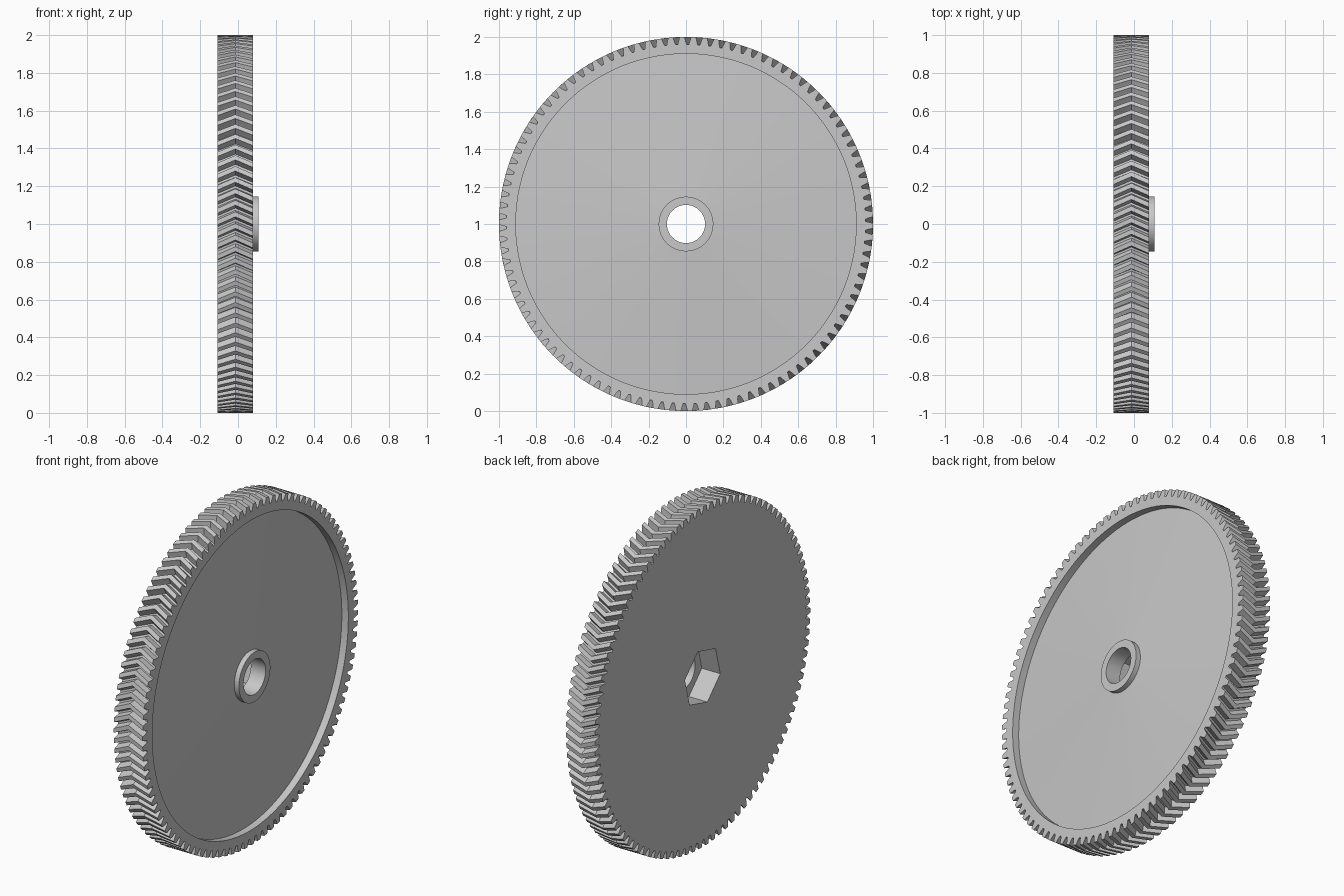
import bpy, bmesh, math

cube = bpy.data.objects.get("Cube")
if cube:
    bpy.data.objects.remove(cube, do_unlink=True)

# Main dimensions
TEETH = 102
PITCH = math.tau / TEETH
PHASE = math.radians(15)        # lines tooth pitch up with the hexagon corners
TWIST = -0.042                  # chevron offset at the middle of the tooth width
X_BACK, X_FACE, X_HUB = -0.108, 0.08, 0.108
X_MID = (X_BACK + X_FACE) / 2
X_POCKET = 0.012
ROOT, FLANK, TIP = 0.96, 0.979, 1.0

# One tooth pitch: (fraction of pitch, radius)
TOOTH = [(0.0, ROOT), (0.2, ROOT), (0.3, FLANK), (0.39, TIP), (0.81, TIP), (0.9, FLANK)]
COLUMNS = [(PHASE + (i + f) * PITCH, r) for i in range(TEETH) for f, r in TOOTH]


def hexagon(angle, corner=0.17):
    """Radius of a hexagon with one corner at PHASE."""
    sector = math.pi / 3
    a = (angle - PHASE) % sector - sector / 2
    return corner * math.cos(sector / 2) / math.cos(a)


bm = bmesh.new()


def loop(x, radius=None, twist=0.0):
    """Ring of vertices around the x axis; radius is a number, a function or the tooth outline."""
    verts = []
    for angle, r in COLUMNS:
        if callable(radius):
            r = radius(angle)
        elif radius is not None:
            r = radius
        a = angle + twist
        verts.append(bm.verts.new((x, r * math.cos(a), 1 + r * math.sin(a))))
    return verts


loops = [
    loop(X_BACK, hexagon),            # nut pocket mouth
    loop(X_BACK),                     # herringbone teeth
    loop(X_MID, twist=TWIST),
    loop(X_FACE),
    loop(X_FACE, 0.91),               # raised rim
    loop(0.038, 0.91),                # recess wall
    loop(0.078, 0.146),               # shallow conical web up to the hub
    loop(X_HUB, 0.146),               # hub collar
    loop(X_HUB, 0.102),               # bore
    loop(X_POCKET, 0.102),
    loop(X_POCKET, hexagon),          # nut pocket floor
]

# Join each ring to the next, closing back to the first
n = len(COLUMNS)
for k, a in enumerate(loops):
    b = loops[(k + 1) % len(loops)]
    for i in range(n):
        j = (i + 1) % n
        bm.faces.new((a[i], a[j], b[j], b[i]))
bmesh.ops.recalc_face_normals(bm, faces=bm.faces[:])

mesh = bpy.data.meshes.new("gear_wheel")
bm.to_mesh(mesh)
bm.free()
gear = bpy.data.objects.new("gear_wheel", mesh)
bpy.context.collection.objects.link(gear)

# Single plain grey material
grey = bpy.data.materials.new("light_grey")
grey.use_nodes = True
colour = (0.58, 0.58, 0.58, 1)
grey.diffuse_color = colour
grey.node_tree.nodes["Principled BSDF"].inputs["Base Color"].default_value = colour
mesh.materials.append(grey)

# Smooth round surfaces, keep machined edges crisp
bpy.ops.object.select_all(action="DESELECT")
gear.select_set(True)
bpy.context.view_layer.objects.active = gear
bpy.ops.object.shade_smooth_by_angle(angle=math.radians(30))
